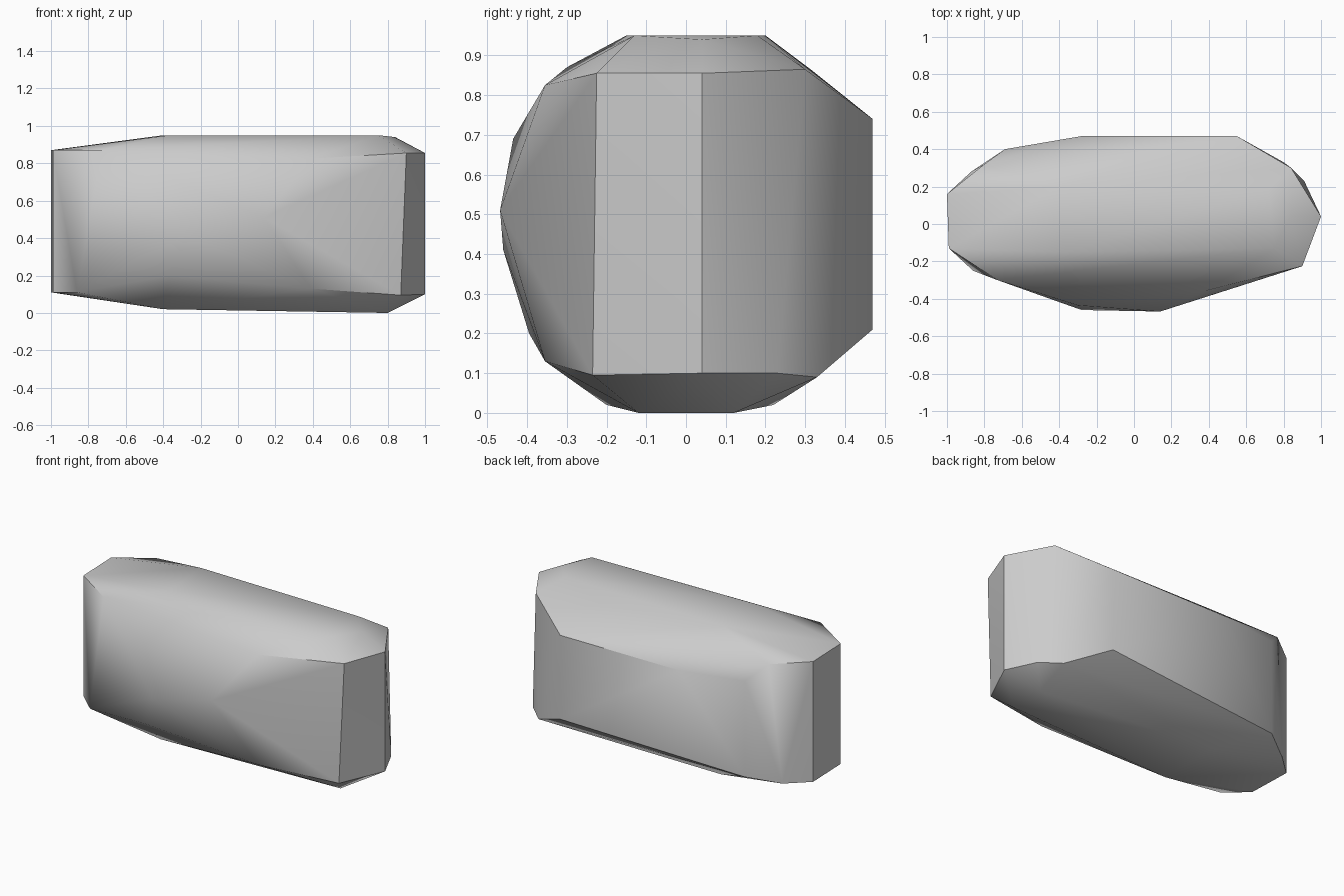
import bpy
import bmesh
import math

default_cube = bpy.data.objects.get("Cube")
if default_cube:
    bpy.data.objects.remove(default_cube, do_unlink=True)


def make_material(name, value):
    material = bpy.data.materials.new(name)
    material.use_nodes = True
    colour = (value, value, value, 1.0)
    material.diffuse_color = colour
    material.node_tree.nodes["Principled BSDF"].inputs["Base Color"].default_value = colour
    return material


def hull_object(name, points, material):
    """Wrap a chiselled convex solid around the given corners."""
    bm = bmesh.new()
    for point in points:
        bm.verts.new(point)
    result = bmesh.ops.convex_hull(bm, input=bm.verts[:])
    spare = set(result["geom_interior"]) | set(result["geom_unused"])
    spare_verts = [item for item in spare if isinstance(item, bmesh.types.BMVert)]
    bmesh.ops.delete(bm, geom=spare_verts, context="VERTS")
    bmesh.ops.recalc_face_normals(bm, faces=bm.faces[:])
    mesh = bpy.data.meshes.new(name)
    bm.to_mesh(mesh)
    bm.free()
    mesh.materials.append(material)
    obj = bpy.data.objects.new(name, mesh)
    bpy.context.collection.objects.link(obj)
    return obj


# Upright edges around the stone: x, y, lower z, upper z
uprights = [
    (-1.0, 0.16, 0.11, 0.87),
    (-0.99, -0.13, 0.11, 0.87),
    (1.0, 0.04, 0.1, 0.855),
    (0.55, 0.47, 0.21, 0.74),
    (-0.69, 0.4, 0.15, 0.755),
    (0.39, -0.355, 0.13, 0.825),
]
corners = []
for x, y, low, high in uprights:
    corners += [(x, y, low), (x, y, high)]

# Upper rim and flat crown
corners += [
    (-0.73, -0.3, 0.87), (0.9, -0.225, 0.855), (0.84, 0.3, 0.865),
    (-0.28, 0.47, 0.74), (-0.8, 0.32, 0.86),
    (-0.37, -0.15, 0.95), (-0.4, 0.2, 0.95), (0.75, -0.13, 0.95),
    (0.72, 0.18, 0.95), (0.84, 0.04, 0.94),
]

# Bulging front face
corners += [
    (-0.3, -0.435, 0.69), (-0.28, -0.46, 0.41),
    (0.14, -0.468, 0.51), (-0.37, -0.395, 0.2),
]

# Lower rim and flat base
corners += [
    (-0.86, -0.25, 0.11), (0.87, -0.235, 0.095), (0.91, 0.23, 0.1),
    (0.8, 0.33, 0.09), (-0.35, 0.4, 0.15), (-0.87, 0.28, 0.11),
    (-0.4, -0.2, 0.02), (-0.4, 0.22, 0.02),
    (0.8, -0.12, 0.0), (0.8, 0.12, 0.0),
]

stone = hull_object("stone", corners, make_material("stone grey", 0.6))

# Soft shading that keeps the chiselled edges sharp
bpy.ops.object.select_all(action="DESELECT")
stone.select_set(True)
bpy.context.view_layer.objects.active = stone
bpy.ops.object.shade_smooth_by_angle(angle=math.radians(40))
